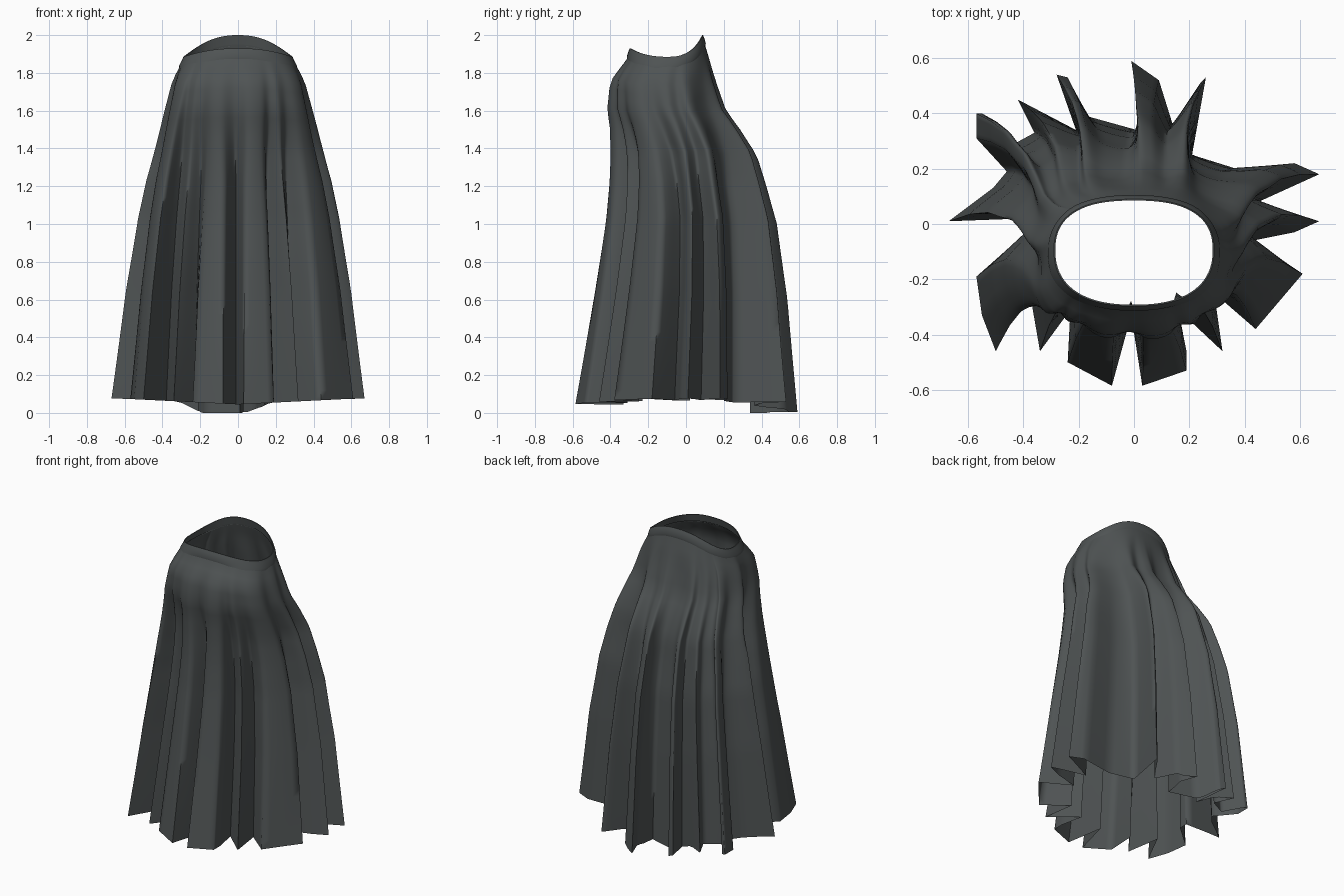
import bpy, bmesh, math
from math import sin, cos, pi, atan2

if "Cube" in bpy.data.objects:
    bpy.data.objects.remove(bpy.data.objects["Cube"])

# Single cloth colour
cloth = bpy.data.materials.new("charcoal cloth")
cloth.diffuse_color = (0.078, 0.087, 0.088, 1)
cloth.use_nodes = True
cloth.node_tree.nodes["Principled BSDF"].inputs["Base Color"].default_value = cloth.diffuse_color

# Hem outline seen from above, counter-clockwise from the front centre
HEM = [(-.01, -.33), (.03, -.585), (.19, -.53), (.19, -.46), (.16, -.31), (.32, -.46), (.29, -.25),
       (.44, -.38), (.61, -.18), (.43, -.06), (.58, -.03), (.67, .01), (.45, .08), (.67, .18),
       (.58, .22), (.37, .20), (.21, .25), (.26, .53), (.24, .51), (.14, .36), (.09, .52),
       (-.01, .59), (.03, .48), (.01, .34), (-.17, .39), (-.24, .53), (-.28, .54), (-.21, .34),
       (-.42, .45), (-.36, .33), (-.47, .27), (-.55, .40), (-.57, .40), (-.57, .31), (-.46, .19),
       (-.51, .13), (-.67, .01), (-.40, .02), (-.40, -.04), (-.57, -.19), (-.55, -.33),
       (-.50, -.46), (-.38, -.23), (-.34, -.46), (-.23, -.31), (-.24, -.50), (-.08, -.585)]

# Body profile: height, half width, front y, back y, fold depth
BODY = [(.0, .54, -.46, .45, 1), (.6, .495, -.385, .42, .88), (1.0, .455, -.345, .385, .76),
        (1.2, .43, -.34, .345, .66), (1.36, .405, -.35, .315, .52), (1.5, .39, -.375, .25, .32),
        (1.6, .375, -.40, .19, .2), (1.75, .345, -.395, .15, .09), (1.82, .315, -.35, .135, .03),
        (1.87, .29, -.312, .125, 0), (1.93, .28, -.295, .105, 0), (2.0, .275, -.29, .088, 0)]


def body_at(z):
    z = min(max(z, 0), 2)
    for a, b in zip(BODY, BODY[1:]):
        if z <= b[0]:
            t = (z - a[0]) / (b[0] - a[0])
            return [p + (q - p) * t for p, q in zip(a[1:], b[1:])]
    return BODY[-1][1:]


def ring_point(phi, z, grow=0):
    # Round at the hem, slightly squared oval at the waist
    w, yf, yb, _ = body_at(z)
    e = 1 - .13 * min(1, max(0, z - 1.2) / .5)
    c, s = cos(phi), sin(phi)
    c, s = math.copysign(abs(c) ** e, c), math.copysign(abs(s) ** e, s)
    return (w + grow) * c, (yf + yb) / 2 + ((yb - yf) / 2 + grow) * s


def top_height(phi):
    # Waist dips at the sides, rises a little in front and most at the back
    s = sin(phi)
    return 1.885 + (.115 * s ** 2 if s > 0 else .045 * s ** 2)


def smooth_loop(vals, radius):
    n = len(vals)
    wts = [radius + 1 - abs(k) for k in range(-radius, radius + 1)]
    return [sum(wt * vals[(i + k) % n] for wt, k in zip(wts, range(-radius, radius + 1))) / sum(wts)
            for i in range(n)]


def loft(name, rows, angle):
    bm = bmesh.new()
    grid = [[bm.verts.new(p) for p in row] for row in rows]
    n = len(grid[0])
    for a, b in zip(grid, grid[1:]):
        for i in range(n):
            j = (i + 1) % n
            bm.faces.new((a[i], a[j], b[j], b[i]))
    me = bpy.data.meshes.new(name)
    bm.to_mesh(me)
    bm.free()
    me.materials.append(cloth)
    ob = bpy.data.objects.new(name, me)
    bpy.context.collection.objects.link(ob)
    bpy.ops.object.select_all(action='DESELECT')
    ob.select_set(True)
    bpy.context.view_layer.objects.active = ob
    bpy.ops.object.shade_smooth_by_angle(angle=math.radians(angle))
    return ob


# Subdivide the hem outline
SUB = 5
pts = []
for a, b in zip(HEM, HEM[1:] + HEM[:1]):
    for k in range(SUB):
        t = k / SUB
        pts.append((a[0] + (b[0] - a[0]) * t, a[1] + (b[1] - a[1]) * t))
n = len(pts)

# Waist angle for each hem point: unwrapped, smoothed and kept increasing
w, yf, yb, _ = body_at(0)
ang = [atan2((y - (yf + yb) / 2) / ((yb - yf) / 2), x / w) for x, y in pts]
for i in range(1, n):
    while ang[i] < ang[i - 1] - pi:
        ang[i] += 2 * pi
    while ang[i] > ang[i - 1] + pi:
        ang[i] -= 2 * pi
drift = smooth_loop([ang[i] - 2 * pi * i / n for i in range(n)], 13)
phis = sorted(drift[i] + 2 * pi * i / n for i in range(n))

# Fold offsets: sharp at the hem, softer towards the waist
sharp = []
for p, f in zip(pts, phis):
    bx, by = ring_point(f, 0)
    sharp.append((p[0] - bx, p[1] - by))
soft = list(zip(smooth_loop([o[0] for o in sharp], 4), smooth_loop([o[1] for o in sharp], 4)))


def hem_height(x, y):
    base = .045 + .03 * min(1, abs(x) / .6)
    if y < .3:
        return base
    # lowest panel at the back
    low = max(0, min(1, (.24 - abs(x + .07)) / .12))
    return base * (1 - low) + .005 * low * (y > .45)


# Skirt
ROWS = 36
rows = []
for r in range(ROWS + 1):
    s = r / ROWS
    row = []
    for i, f in enumerate(phis):
        z0 = hem_height(*pts[i])
        z = z0 + (top_height(f) - z0) * s
        zb = z - z0 * (1 - s)
        d = body_at(zb)[3]
        k = d ** 2.5
        bx, by = ring_point(f, zb)
        ox = soft[i][0] + (sharp[i][0] - soft[i][0]) * k
        oy = soft[i][1] + (sharp[i][1] - soft[i][1]) * k
        row.append((bx + ox * d, by + oy * d, z))
    rows.append(row)
loft("pleated_skirt", rows, 88)

# Waistband: thin raised strip following the waist line
band = []
for drop, grow in ((.06, .0), (.045, .006), (.015, .005), (.0, .002), (.0, -.003), (.05, -.005)):
    row = []
    for k in range(72):
        f = 2 * pi * k / 72
        z = top_height(f) - drop
        row.append((*ring_point(f, z, grow), z))
    band.append(row)
loft("waistband", band, 60)
